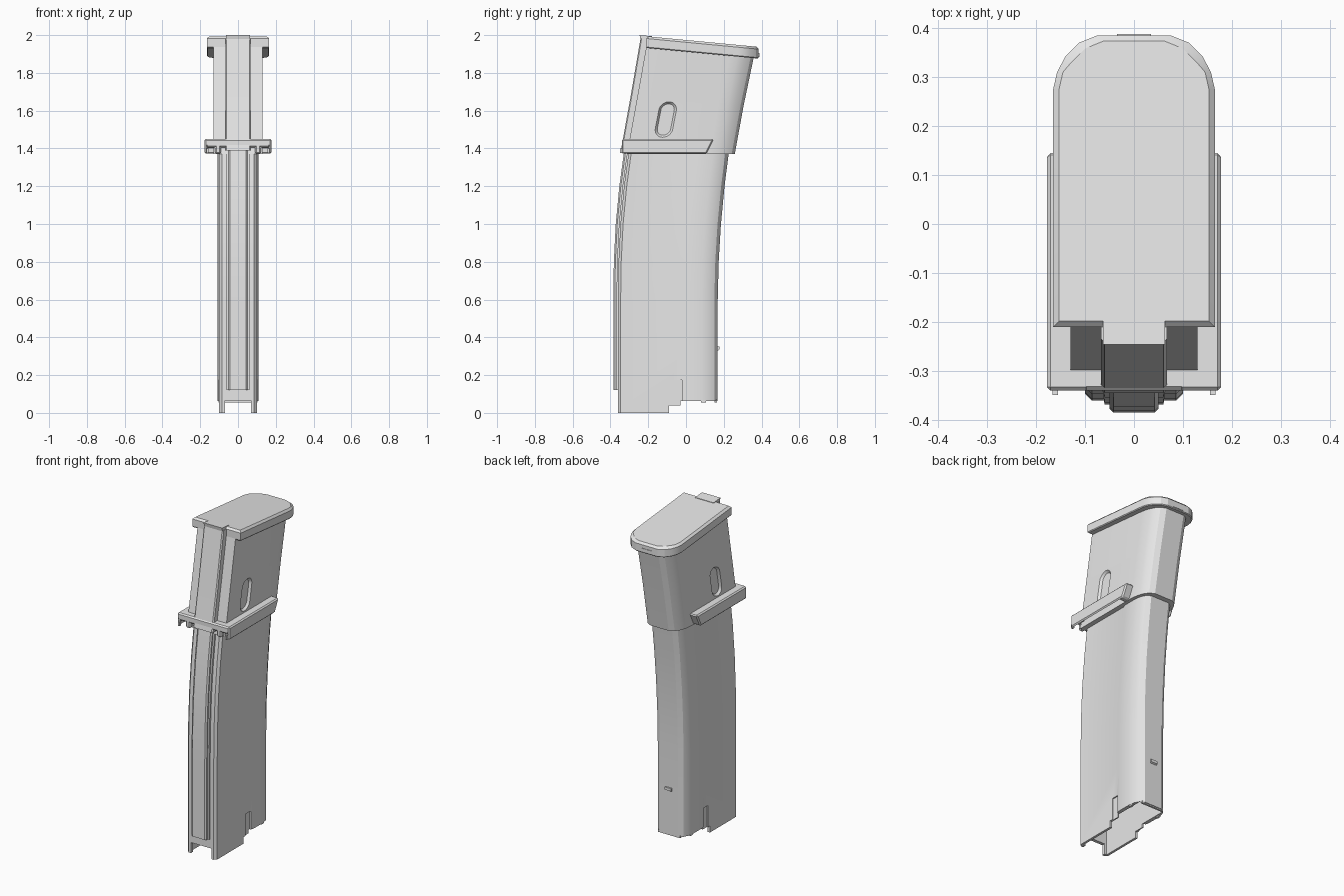
import bpy, bmesh, math
from mathutils import Vector

cube = bpy.data.objects.get("Cube")
if cube:
    bpy.data.objects.remove(cube, do_unlink=True)

grey = bpy.data.materials.new("plain_grey")
grey.use_nodes = True
grey.diffuse_color = (0.8, 0.8, 0.8, 1)
grey.node_tree.nodes["Principled BSDF"].inputs["Base Color"].default_value = (0.8, 0.8, 0.8, 1)


def loft(name, rings):
    """Skin a closed solid through rings of equal point count."""
    bm = bmesh.new()
    loops = [[bm.verts.new(p) for p in ring] for ring in rings]
    n = len(loops[0])
    for a, b in zip(loops, loops[1:]):
        for i in range(n):
            j = (i + 1) % n
            bm.faces.new((a[i], a[j], b[j], b[i]))
    bm.faces.new(loops[0])
    bm.faces.new(loops[-1])
    bmesh.ops.recalc_face_normals(bm, faces=bm.faces)
    mesh = bpy.data.meshes.new(name)
    bm.to_mesh(mesh)
    bm.free()
    mesh.materials.append(grey)
    ob = bpy.data.objects.new(name, mesh)
    bpy.context.collection.objects.link(ob)
    return ob


def box(name, x0, x1, y0, y1, z0, z1):
    return loft(name, [[(x0, y0, z), (x1, y0, z), (x1, y1, z), (x0, y1, z)] for z in (z0, z1)])


def activate(ob):
    bpy.ops.object.select_all(action='DESELECT')
    ob.select_set(True)
    bpy.context.view_layer.objects.active = ob


def cut(ob, cutter):
    mod = ob.modifiers.new("cut", 'BOOLEAN')
    mod.operation = 'DIFFERENCE'
    mod.solver = 'EXACT'
    mod.object = cutter
    activate(ob)
    bpy.ops.object.modifier_apply(modifier=mod.name)
    bpy.data.objects.remove(cutter, do_unlink=True)


def bevel(ob, width, segments=1):
    mod = ob.modifiers.new("bevel", 'BEVEL')
    mod.width = width
    mod.segments = segments
    mod.limit_method = 'ANGLE'


def smooth(ob, angle=25):
    activate(ob)
    bpy.ops.object.shade_smooth_by_angle(angle=math.radians(angle))


def section(half, front, back, z, slope=0):
    """Mirrored ring; each half point is (x, 'f' or 'b', offset)."""
    right = []
    for x, end, d in half:
        y = (front if end == 'f' else back) + d
        right.append((x, y, z + slope * (y - front)))
    return right + [(-x, y, zz) for x, y, zz in reversed(right)]


# Curved lower body, height / front / back
lower = [(0, -.36, .168), (.35, -.36, .168), (.6, -.36, .168), (.8, -.357, .173),
         (1.0, -.347, .185), (1.2, -.328, .204), (1.42, -.298, .232)]
lower_half = [(.086, 'f', 0), (.1, 'f', .014), (.1, 'b', -.2), (.108, 'b', -.17),
              (.108, 'b', -.085), (.102, 'b', -.045), (.088, 'b', -.018), (.062, 'b', 0)]
body = loft("lower_body", [section(lower_half, f, b, z) for z, f, b in lower])

# Hollow, stepped lower end
cut(body, box("cavity", -.085, .085, -.34, .15, -.1, .5))
cut(body, box("front_opening", -.07, .07, -.5, -.3, -.1, .065))
cut(body, box("step_cut", -.3, .3, -.09, .3, -.1, .04))
cut(body, box("rear_cut", -.3, .3, -.03, .3, -.1, .062))
for s in (-1, 1):
    xs = sorted((s * .093, s * .2))
    cut(body, box("notch", *xs, -.07, -.022, -.1, .175))
smooth(body)

# Raised spine down the front of the lower body
spine_half = [(.042, 'f', -.025), (.05, 'f', -.017), (.05, 'f', .015)]
smooth(loft("lower_spine", [section(spine_half, f, b, z)
                            for z, f, b in [(.12, -.36, .168)] + lower[1:]]))
# Thin shoulder beside the spine
shoulder_half = [(.06, 'f', -.008), (.064, 'f', .01)]
smooth(loft("spine_shoulder", [section(shoulder_half, f, b, z)
                               for z, f, b in [(.12, -.36, .168)] + lower[1:]]))

# Wider upper body
upper = [(1.37, -.313, .258, 0), (1.66, -.26, .306, -.05), (1.955, -.207, .362, -.1)]
upper_half = [(.13, 'f', 0), (.13, 'b', -.13), (.125, 'b', -.085), (.112, 'b', -.045),
              (.092, 'b', -.016), (.062, 'b', 0)]
shell = loft("upper_body", [section(upper_half, f, b, z, s) for z, f, b, s in upper])


# Slanted oval recess on each side
def oval(x, r):
    pts = []
    for i in range(24):
        a = 2 * math.pi * i / 24
        y, z = r * math.cos(a), r * math.sin(a) + math.copysign(.047, math.sin(a + .01))
        pts.append((x, -.107 + y + .18 * z, 1.553 + z))
    return pts


for s in (-1, 1):
    cut(shell, loft("oval_cut", [oval(s * .117, .036), oval(s * .131, .048), oval(s * .2, .048)]))
smooth(shell)

# Spine of the upper body
upper_spine = [(.06, 'f', -.036), (.067, 'f', -.03), (.067, 'f', .02)]
smooth(loft("upper_spine", [section(upper_spine, f, b, z) for z, f, b in
                            [(1.39, -.309, 0), (1.66, -.26, 0), (1.982, -.205, 0)]]))

# Collar: side rails with sloped rear ends, hollow beneath, joined across the front
rail_side = [(-.34, 1.45), (.148, 1.45), (.11, 1.372), (-.34, 1.372)]
for s, side in ((1, "left"), (-1, "right")):
    rail = loft(f"{side}_collar_rail", [[(s * x, y, z) for y, z in rail_side] for x in (.09, .178)])
    xs = sorted((s * .122, s * .163))
    cut(rail, box("rail_hollow", *xs, -.5, .07, 1.3, 1.41))
    bevel(rail, .008)
    box(f"{side}_collar_nub", *sorted((s * .155, s * .166)), -.349, -.335, 1.375, 1.4)
front_bar = box("collar_front", -.17, .17, -.34, -.27, 1.405, 1.45)
bevel(front_bar, .008)

# Sloped end cap with chamfered rim
cap_half = [(.165, -.21), (.165, .275), (.157, .31), (.14, .342), (.112, .37), (.075, .385)]


def cap_ring(z, inset):
    mid = .09
    half = []
    for x, y in cap_half:
        yy = y - math.copysign(inset, y - mid) if abs(y - mid) > .24 else y
        half.append((x - inset, yy, z - .095 * (yy + .21)))
    return half + [(-x, y, zz) for x, y, zz in reversed(half)]


smooth(loft("end_cap", [cap_ring(1.932, .004), cap_ring(1.937, 0),
                        cap_ring(1.982, 0), cap_ring(1.994, .012)]), 20)
tab = loft("cap_front_tab", [[(x, -.246, z + .003), (x, -.18, z - .003), (x, -.18, z - .027),
                              (x, -.24, z - .027)] for x, z in ((-.063, 1.997), (.063, 1.997))])

# Small latch plates on the rear
box("cap_latch", -.035, .035, .36, .388, 1.885, 1.905)
catch = loft("rear_catch", [[(x, .16, .325), (x, .177, .335), (x, .177, .352), (x, .16, .352)]
                            for x in (-.022, .022)])
box("lower_tooth", -.075, .075, .152, .164, .055, .07)
for s in (-1, 1):
    box("side_tooth", *sorted((s * .09, s * .104)), .08, .105, .054, .07)
